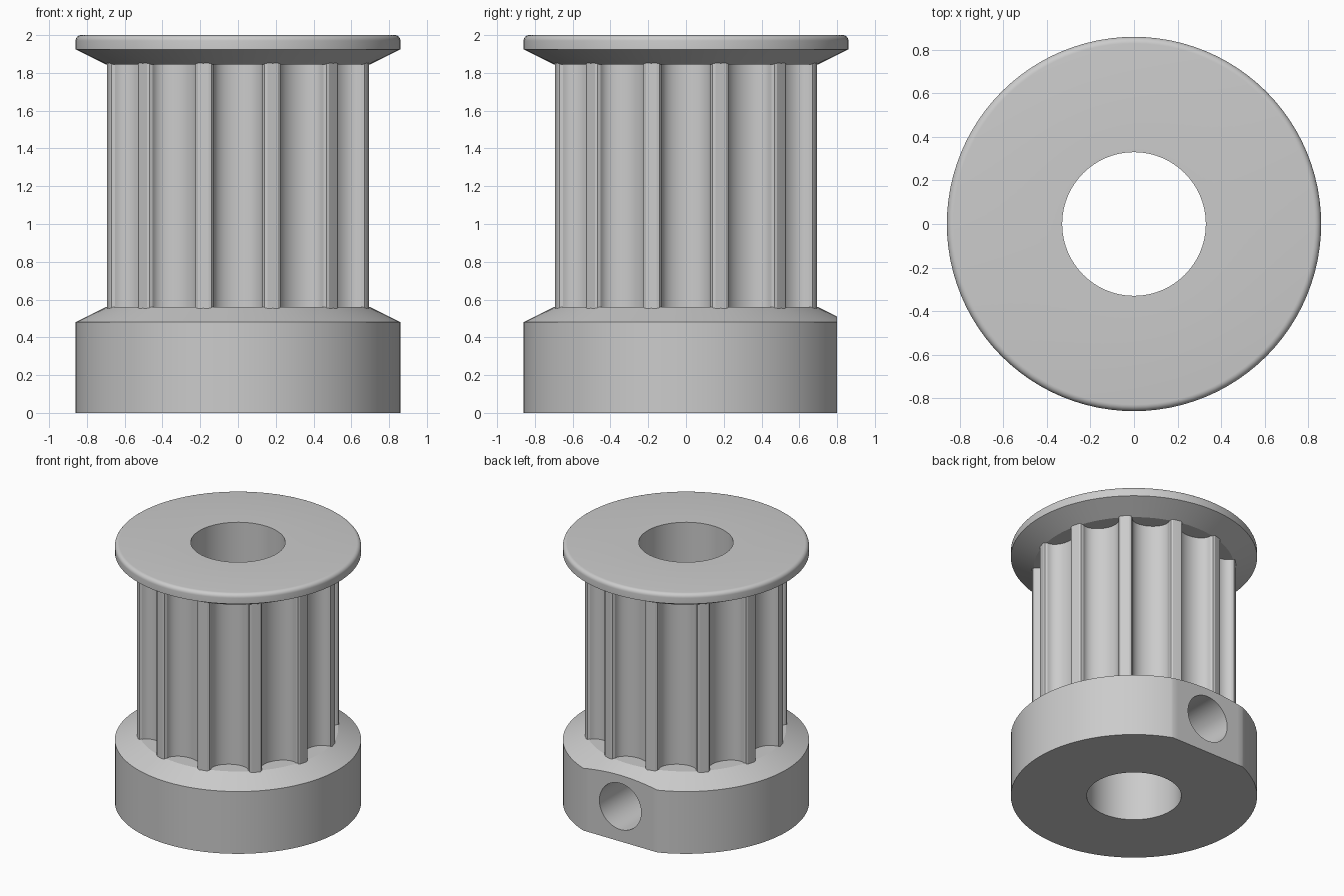
import bpy, bmesh, math
from mathutils import Matrix

SEGMENTS = 96
TEETH = 12
BORE = 0.33
TIP = 0.712

old = bpy.data.objects.get("Cube")
if old:
    bpy.data.objects.remove(old, do_unlink=True)

metal = bpy.data.materials.new("light grey metal")
metal.use_nodes = True
grey = (0.6, 0.6, 0.6, 1)
metal.diffuse_color = grey
metal.node_tree.nodes["Principled BSDF"].inputs["Base Color"].default_value = grey


def make_object(name, bm):
    bmesh.ops.recalc_face_normals(bm, faces=bm.faces)
    mesh = bpy.data.meshes.new(name)
    bm.to_mesh(mesh)
    bm.free()
    mesh.materials.append(metal)
    obj = bpy.data.objects.new(name, mesh)
    bpy.context.collection.objects.link(obj)
    return obj


def revolve(name, profile):
    """Turn a closed (radius, height) profile about the z axis."""
    bm = bmesh.new()
    verts = [bm.verts.new((r, 0, z)) for r, z in profile]
    edges = [bm.edges.new((v, verts[i - 1])) for i, v in enumerate(verts)]
    bmesh.ops.spin(bm, geom=verts + edges, cent=(0, 0, 0), axis=(0, 0, 1),
                   angle=math.tau, steps=SEGMENTS, use_merge=True)
    bmesh.ops.remove_doubles(bm, verts=bm.verts, dist=1e-5)
    return make_object(name, bm)


def cylinder(name, radius, depth, matrix):
    bm = bmesh.new()
    bmesh.ops.create_cone(bm, cap_ends=True, segments=SEGMENTS, radius1=radius,
                          radius2=radius, depth=depth, matrix=matrix)
    return make_object(name, bm)


def activate(obj):
    bpy.ops.object.select_all(action="DESELECT")
    obj.select_set(True)
    bpy.context.view_layer.objects.active = obj


def cut(obj, cutter):
    activate(obj)
    mod = obj.modifiers.new("cut", "BOOLEAN")
    mod.operation = "DIFFERENCE"
    mod.solver = "EXACT"
    mod.object = cutter
    bpy.ops.object.modifier_apply(modifier=mod.name)
    bpy.data.objects.remove(cutter, do_unlink=True)


# Hub with a bevelled shoulder, a flat at the back and a set screw hole
hub = revolve("hub", [(BORE, 0), (0.86, 0), (0.86, 0.48), (0.70, 0.56), (BORE, 0.56)])
bm = bmesh.new()
bmesh.ops.create_cube(bm, size=1, matrix=Matrix.Translation((0, 1.3, 0.3))
                      @ Matrix.Diagonal((2, 1, 2, 1)))
cut(hub, make_object("flat_cutter", bm))
cut(hub, cylinder("screw_cutter", 0.178, 1.2, Matrix.Translation((0, 0.6, 0.27))
                  @ Matrix.Rotation(math.pi / 2, 4, "X")))

# Toothed barrel: rounded tips with circular grooves between them
outline = []
tip_shape = [(-4.1, 0.022), (-3.5, 0.006), (-2.4, 0), (0, 0), (2.4, 0), (3.5, 0.006), (4.1, 0.022)]
groove_steps = 16
pitch = math.tau / TEETH
for i in range(TEETH):
    angle = (i + 0.5) * pitch
    for degrees, drop in tip_shape:
        a = angle + math.radians(degrees)
        outline.append(((TIP - drop) * math.cos(a), (TIP - drop) * math.sin(a)))
    # half-round groove centred on the next gap
    middle = angle + pitch / 2
    edge = pitch / 2 - math.radians(4.1)
    half_width = (TIP - 0.022) * math.sin(edge)
    mouth = (TIP - 0.022) * math.cos(edge)
    for k in range(1, groove_steps):
        t = math.pi * k / groove_steps
        r, side = mouth - 0.095 * math.sin(t), -half_width * math.cos(t)
        outline.append((r * math.cos(middle) - side * math.sin(middle),
                        r * math.sin(middle) + side * math.cos(middle)))
bm = bmesh.new()
base = bm.faces.new([bm.verts.new((x, y, 0.55)) for x, y in outline])
top = bmesh.ops.extrude_face_region(bm, geom=[base])
bmesh.ops.translate(bm, vec=(0, 0, 1.305),
                    verts=[g for g in top["geom"] if isinstance(g, bmesh.types.BMVert)])
barrel = make_object("toothed_barrel", bm)
cut(barrel, cylinder("bore_cutter", BORE, 4, Matrix.Translation((0, 0, 1))))

# Top flange with a conical underside and a rounded upper rim
fillet = 0.03
rim = [(0.86 - fillet + fillet * math.cos(a), 2 - fillet + fillet * math.sin(a))
       for a in (math.pi / 2 * k / 6 for k in range(7))]
flange = revolve("top_flange", [(BORE, 1.845), (0.70, 1.845), (0.86, 1.925)] + rim + [(BORE, 2)])

for part in (hub, barrel, flange):
    activate(part)
    bpy.ops.object.shade_smooth_by_angle(angle=math.radians(25))
